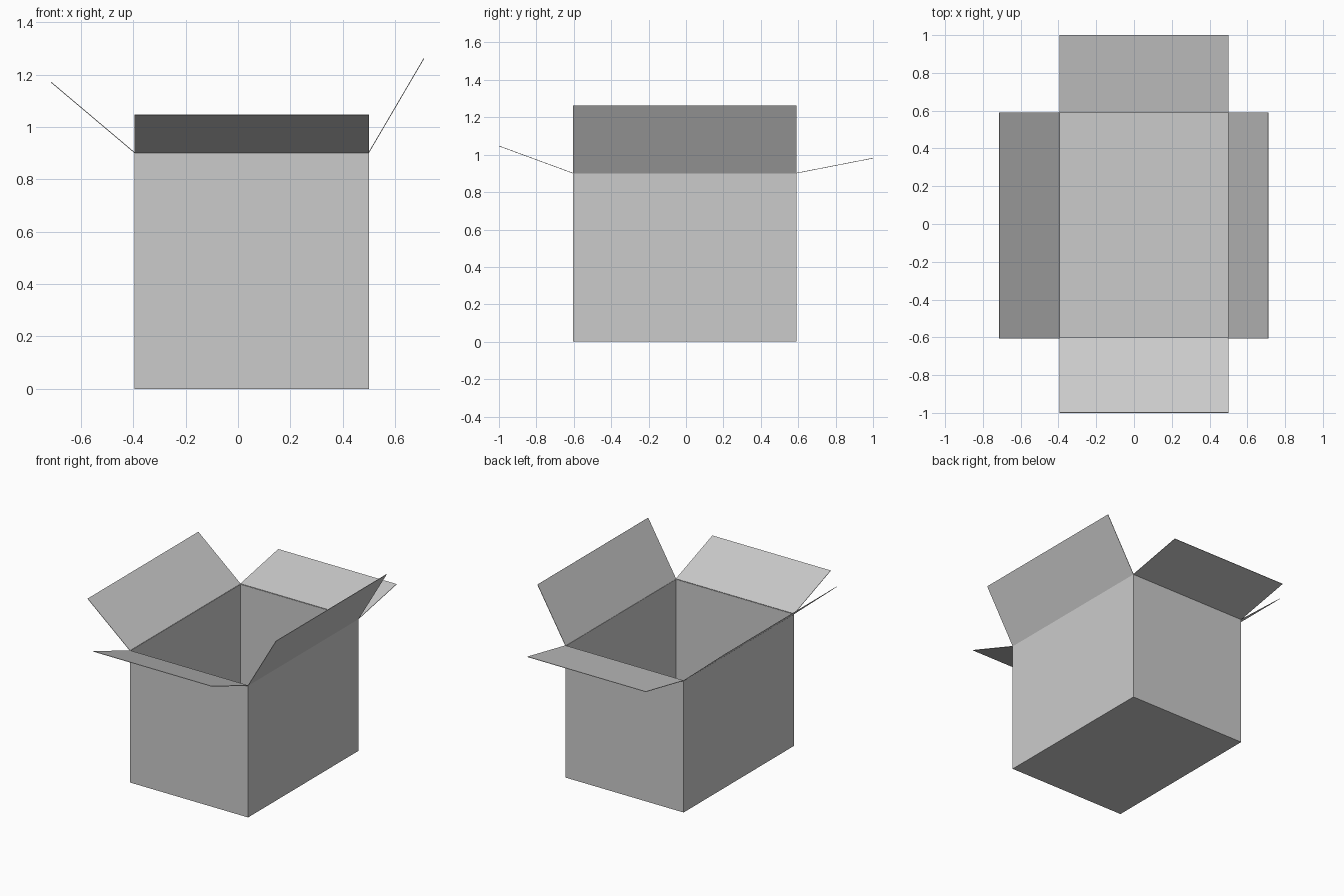
import bpy
from mathutils import Vector

if "Cube" in bpy.data.objects:
    bpy.data.objects.remove(bpy.data.objects["Cube"])

X0, X1 = -0.395, 0.5
Y0, Y1 = -0.605, 0.59
H = 0.9
T = 0.003  # cardboard thickness


def panel(name, a, b, offset):
    """Thin cardboard sheet: edge a-b swept along offset."""
    a, b, o = Vector(a), Vector(b), Vector(offset)
    mesh = bpy.data.meshes.new(name)
    mesh.from_pydata([a, b, b + o, a + o], [], [(0, 1, 2, 3)])
    obj = bpy.data.objects.new(name, mesh)
    bpy.context.collection.objects.link(obj)
    mod = obj.modifiers.new("thickness", 'SOLIDIFY')
    mod.thickness = T
    mod.offset = -1  # grow inward, away from the outer face
    return obj


# Base
panel("box_base", (X0, Y1, 0), (X1, Y1, 0), (0, Y0 - Y1, 0))

# Each side: footprint edge (outward facing) and the lean of its open flap
sides = {
    "front": ((X0, Y0), (X1, Y0), (0, -1.0 - Y0, 0.145)),
    "right": ((X1, Y0), (X1, Y1), (0.712 - X1, 0, 0.362)),
    "back": ((X1, Y1), (X0, Y1), (0, 1.0 - Y1, 0.08)),
    "left": ((X0, Y1), (X0, Y0), (-0.715 - X0, 0, 0.27)),
}
for side, (a, b, lean) in sides.items():
    # Upright wall
    panel(side + "_wall", (*a, 0), (*b, 0), (0, 0, H))
    # Open flap hinged on the wall's top edge
    panel(side + "_flap", (*a, H), (*b, H), lean)
